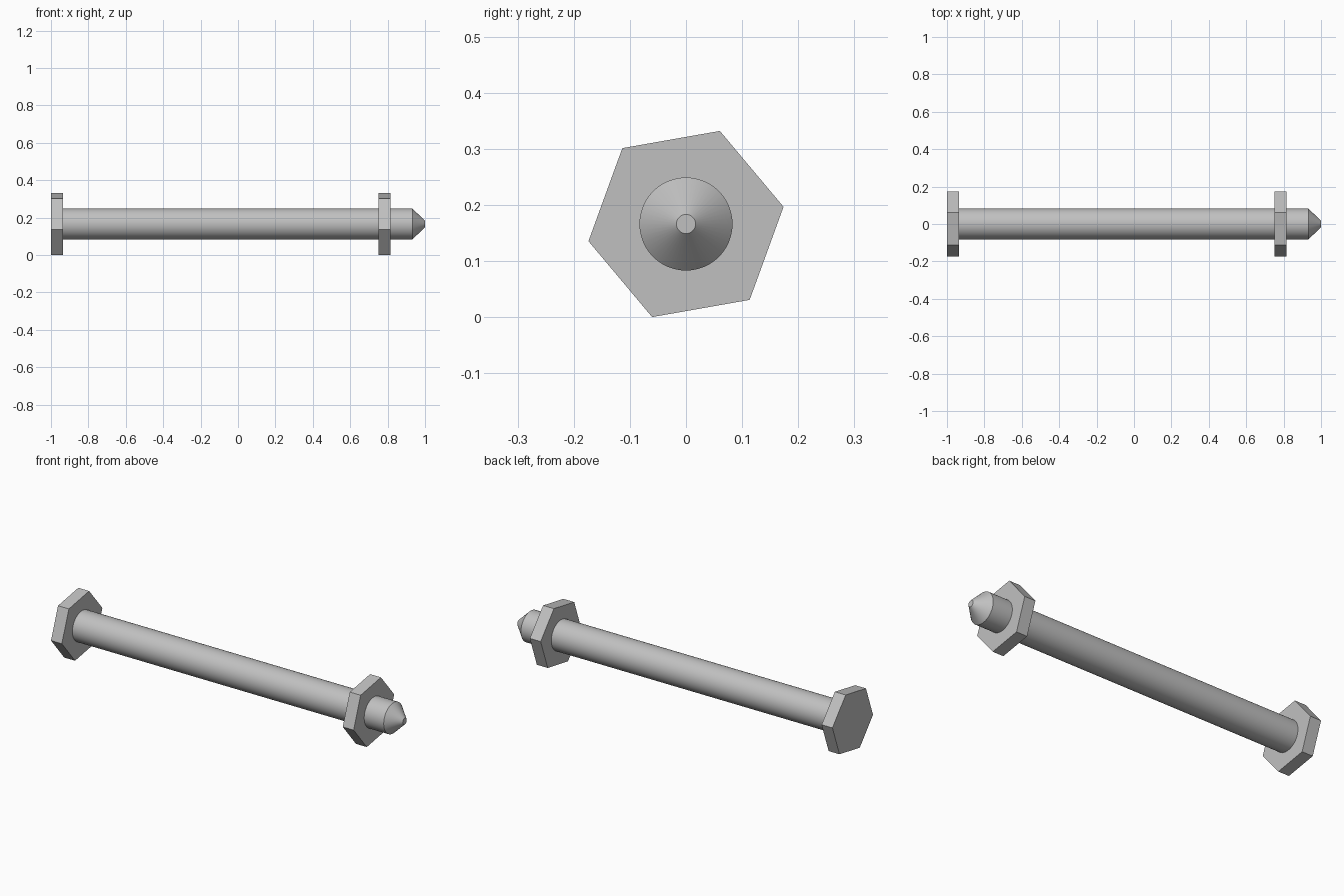
import bpy, bmesh
from math import sin, cos, pi, radians

cube = bpy.data.objects.get("Cube")
if cube:
    bpy.data.objects.remove(cube, do_unlink=True)

AXIS_Z = 0.166      # height of the bolt's axis
HEX_R = 0.1765      # corner radius of head and nut
ROD_R = 0.083

steel = bpy.data.materials.new("grey steel")
grey = (0.53, 0.53, 0.53, 1)
steel.diffuse_color = grey
steel.use_nodes = True
steel.node_tree.nodes["Principled BSDF"].inputs["Base Color"].default_value = grey


def lathe(name, profile, sides, turn=0.0, smooth=False):
    """Solid along x from (x, radius) rings, with closed ends."""
    bm = bmesh.new()
    rings = []
    for x, r in profile:
        angles = [turn + 2 * pi * i / sides for i in range(sides)]
        rings.append([bm.verts.new((x, r * cos(a), r * sin(a))) for a in angles])
    for a, b in zip(rings, rings[1:]):
        for i in range(sides):
            j = (i + 1) % sides
            bm.faces.new((a[i], a[j], b[j], b[i]))
    bm.faces.new(rings[0])
    bm.faces.new(rings[-1])
    bmesh.ops.recalc_face_normals(bm, faces=bm.faces[:])
    mesh = bpy.data.meshes.new(name)
    bm.to_mesh(mesh)
    bm.free()
    mesh.materials.append(steel)
    obj = bpy.data.objects.new(name, mesh)
    obj.location.z = AXIS_Z
    bpy.context.collection.objects.link(obj)
    if smooth:
        bpy.ops.object.select_all(action='DESELECT')
        obj.select_set(True)
        bpy.context.view_layer.objects.active = obj
        bpy.ops.object.shade_smooth_by_angle(angle=radians(30))
    return obj


# Round rod with a blunt conical tip
lathe("rod", [(-0.94, ROD_R), (0.932, ROD_R), (1.0, 0.017)], 48, smooth=True)

# Matching hexagonal head and nut
for name, start, end in (("head", -1.0, -0.935), ("nut", 0.75, 0.815)):
    lathe(name, [(start, HEX_R), (end, HEX_R)], 6, turn=radians(10))
